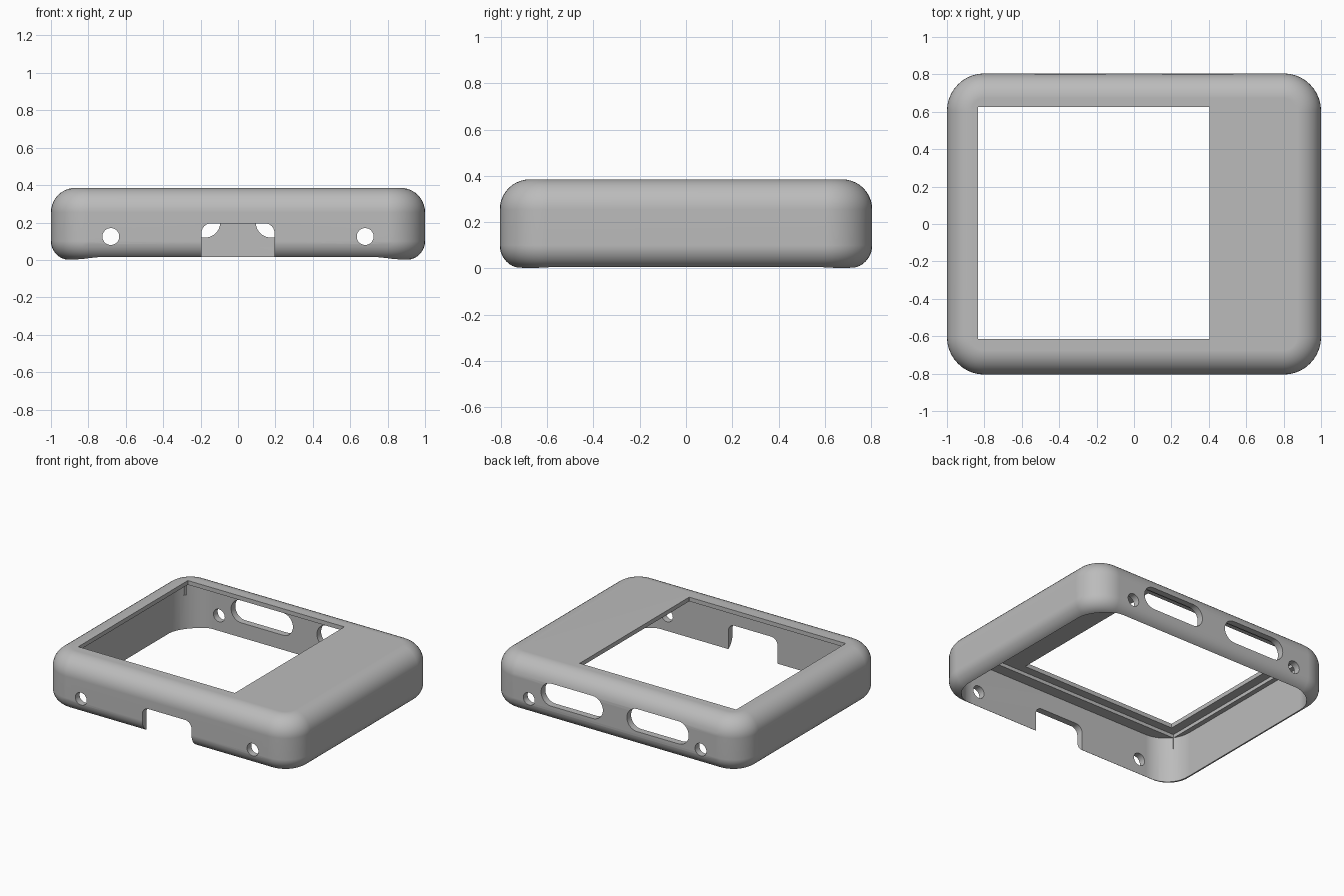
import bpy, bmesh, math
from mathutils import Matrix, Vector

cube = bpy.data.objects.get("Cube")
if cube:
    bpy.data.objects.remove(cube, do_unlink=True)

grey = bpy.data.materials.new("light_grey_plastic")
grey.use_nodes = True
colour = (0.5, 0.5, 0.5, 1)
grey.diffuse_color = colour
bsdf = next(n for n in grey.node_tree.nodes if n.type == "BSDF_PRINCIPLED")
bsdf.inputs["Base Color"].default_value = colour

CORNER_STEPS = 10
FRONT_BACK = Matrix.Rotation(math.pi / 2, 4, "X")  # stands a profile up in the xz plane


def rounded_rect(hx, hy, r):
    """Outline of a rectangle with rounded corners, counter-clockwise."""
    pts = []
    for k, (sx, sy) in enumerate([(1, 1), (-1, 1), (-1, -1), (1, -1)]):
        for i in range(CORNER_STEPS + 1):
            a = (k + i / CORNER_STEPS) * math.pi / 2
            pts.append((sx * (hx - r) + r * math.cos(a), sy * (hy - r) + r * math.sin(a)))
    return pts


def loft(name, sections, matrix=Matrix()):
    """Closed solid through rounded rectangles given as (hx, hy, radius, height)."""
    bm = bmesh.new()
    rings = [[bm.verts.new((x, y, z)) for x, y in rounded_rect(hx, hy, r)]
             for hx, hy, r, z in sections]
    for low, high in zip(rings, rings[1:]):
        for i in range(len(low)):
            j = (i + 1) % len(low)
            bm.faces.new((low[i], low[j], high[j], high[i]))
    bm.faces.new(rings[0][::-1])
    bm.faces.new(rings[-1])
    bmesh.ops.remove_doubles(bm, verts=bm.verts, dist=0.0001)
    bm.transform(matrix)
    bmesh.ops.recalc_face_normals(bm, faces=bm.faces)
    mesh = bpy.data.meshes.new(name)
    bm.to_mesh(mesh)
    bm.free()
    mesh.materials.append(grey)
    obj = bpy.data.objects.new(name, mesh)
    bpy.context.collection.objects.link(obj)
    return obj


def prism(name, centre, hx, hy, r, depth, upright=False):
    move = Matrix.Translation(Vector(centre))
    return loft(name, [(hx, hy, r, -depth / 2), (hx, hy, r, depth / 2)],
                move @ FRONT_BACK if upright else move)


# Outer body: rounded plan with a soft top edge and a smaller bottom edge
HX, HY, H, CORNER = 1.0, 0.805, 0.385, 0.2
TOP_R, BOTTOM_R, STEPS = 0.13, 0.1, 10
profile = []
for radius, height, start in ((BOTTOM_R, BOTTOM_R, -90), (TOP_R, H - TOP_R, 0)):
    for i in range(STEPS + 1):
        a = math.radians(start + 90 * i / STEPS)
        profile.append((radius * (1 - math.cos(a)), height + radius * math.sin(a)))
case = loft("case_shell", [(HX - d, HY - d, CORNER - d, z) for d, z in profile])

# Hollow interior, display recess and display window
cutters = [
    prism("cavity", (0, 0, 0.115), 0.935, 0.757, 0.2, 0.43),
    prism("display_recess", (-0.075, 0.005, 0.3), 0.825, 0.68, 0.001, 0.11),
    prism("display_window", (-0.215, 0.005, 0.4), 0.62, 0.62, 0.001, 0.3),
    prism("cable_notch", (0, -0.8, 0.045), 0.195, 0.15, 0.05, 0.3, True),
]
# Screw holes through both long walls, and two slots in the back wall
for side in (-1, 1):
    cutters.append(prism("back_slot", (side * 0.34, 0.8, 0.2), 0.245, 0.08, 0.0799, 0.3, True))
    for wall in (-0.8, 0.8):
        cutters.append(prism("screw_hole", (side * 0.68, wall, 0.125), 0.045, 0.045, 0.0449, 0.3, True))

bpy.ops.object.select_all(action="DESELECT")
bpy.context.view_layer.objects.active = case
case.select_set(True)
for cutter in cutters:
    cutter.hide_render = True
    mod = case.modifiers.new(cutter.name, "BOOLEAN")
    mod.operation, mod.solver, mod.object = "DIFFERENCE", "EXACT", cutter
    bpy.ops.object.modifier_apply(modifier=mod.name)
    bpy.data.objects.remove(cutter, do_unlink=True)

bpy.ops.object.shade_smooth_by_angle(angle=math.radians(30))
normals = case.modifiers.new("even_shading", "WEIGHTED_NORMAL")
normals.keep_sharp = True
